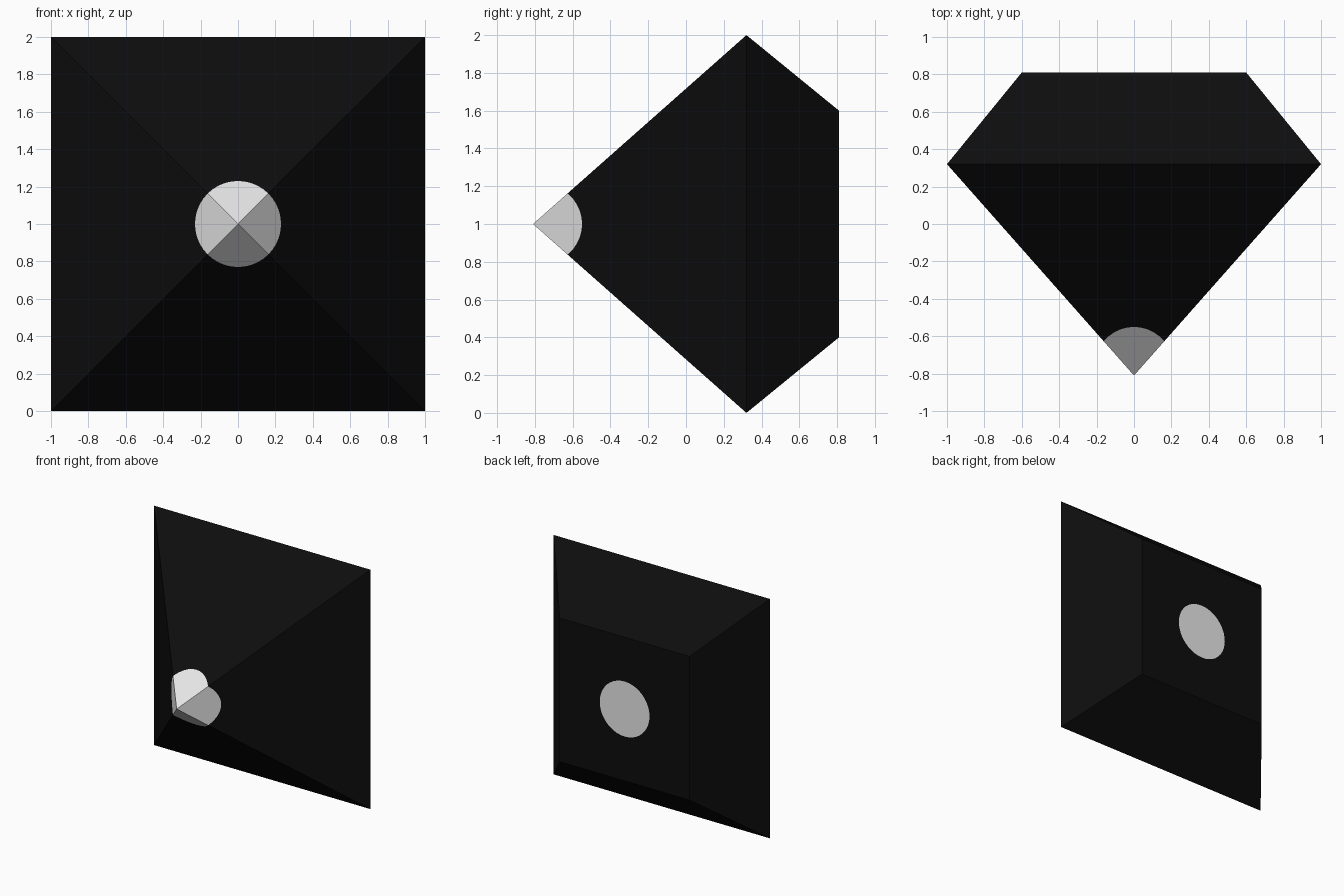
import bpy, bmesh, math

if "Cube" in bpy.data.objects:
    bpy.data.objects.remove(bpy.data.objects["Cube"])

APEX_Y, RIM_Y, BACK_Y = -0.81, 0.32, 0.81
RIM, BACK, SPOT = 1.0, 0.6, 0.23
MID_Z, STEPS = 1.0, 10            # spot segments on each of the four sides


def material(name, value):
    m = bpy.data.materials.new(name)
    m.diffuse_color = (value, value, value, 1)
    m.use_nodes = True
    m.node_tree.nodes["Principled BSDF"].inputs["Base Color"].default_value = m.diffuse_color
    return m


bm = bmesh.new()


def vert(x, y, z):
    return bm.verts.new((x, y, MID_Z + z))


def square(half, y):
    """Four corners, starting at 45 degrees."""
    return [vert(half * sx, y, half * sz) for sx, sz in ((1, 1), (-1, 1), (-1, -1), (1, -1))]


def spot_ring(depth):
    """Circle starting at 45 degrees, laid on the surface y = depth(x, z)."""
    ring = []
    for i in range(4 * STEPS):
        a = math.pi / 4 + math.tau * i / (4 * STEPS)
        x, z = SPOT * math.cos(a), SPOT * math.sin(a)
        ring.append(vert(x, depth(x, z), z))
    return ring


def face(verts, index):
    bm.faces.new(verts).material_index = index


# Corners and the two painted spots
apex = vert(0, APEX_Y, 0)
rim, back = square(RIM, RIM_Y), square(BACK, BACK_Y)
slope = (RIM_Y - APEX_Y) / RIM
front_ring = spot_ring(lambda x, z: APEX_Y + slope * max(abs(x), abs(z)))
back_ring = spot_ring(lambda x, z: BACK_Y)

for s in range(4):
    n = (s + 1) % 4
    arc = [(s * STEPS + i) % (4 * STEPS) for i in range(STEPS + 1)]
    front_arc = [front_ring[i] for i in arc]
    back_arc = [back_ring[i] for i in arc]
    face([apex] + front_arc, 1)                        # pale tip
    face([rim[s], rim[n]] + front_arc[::-1], 0)        # front pyramid side
    face([rim[s], rim[n], back[n], back[s]], 0)        # back bevel
    face([back[s], back[n]] + back_arc[::-1], 0)       # back plate border
face(back_ring, 1)                                     # pale back spot

bmesh.ops.recalc_face_normals(bm, faces=bm.faces)
mesh = bpy.data.meshes.new("faceted_stud")
bm.to_mesh(mesh)
bm.free()
mesh.materials.append(material("black", 0.004))
mesh.materials.append(material("pale grey", 0.8))
bpy.context.collection.objects.link(bpy.data.objects.new("faceted_stud", mesh))
